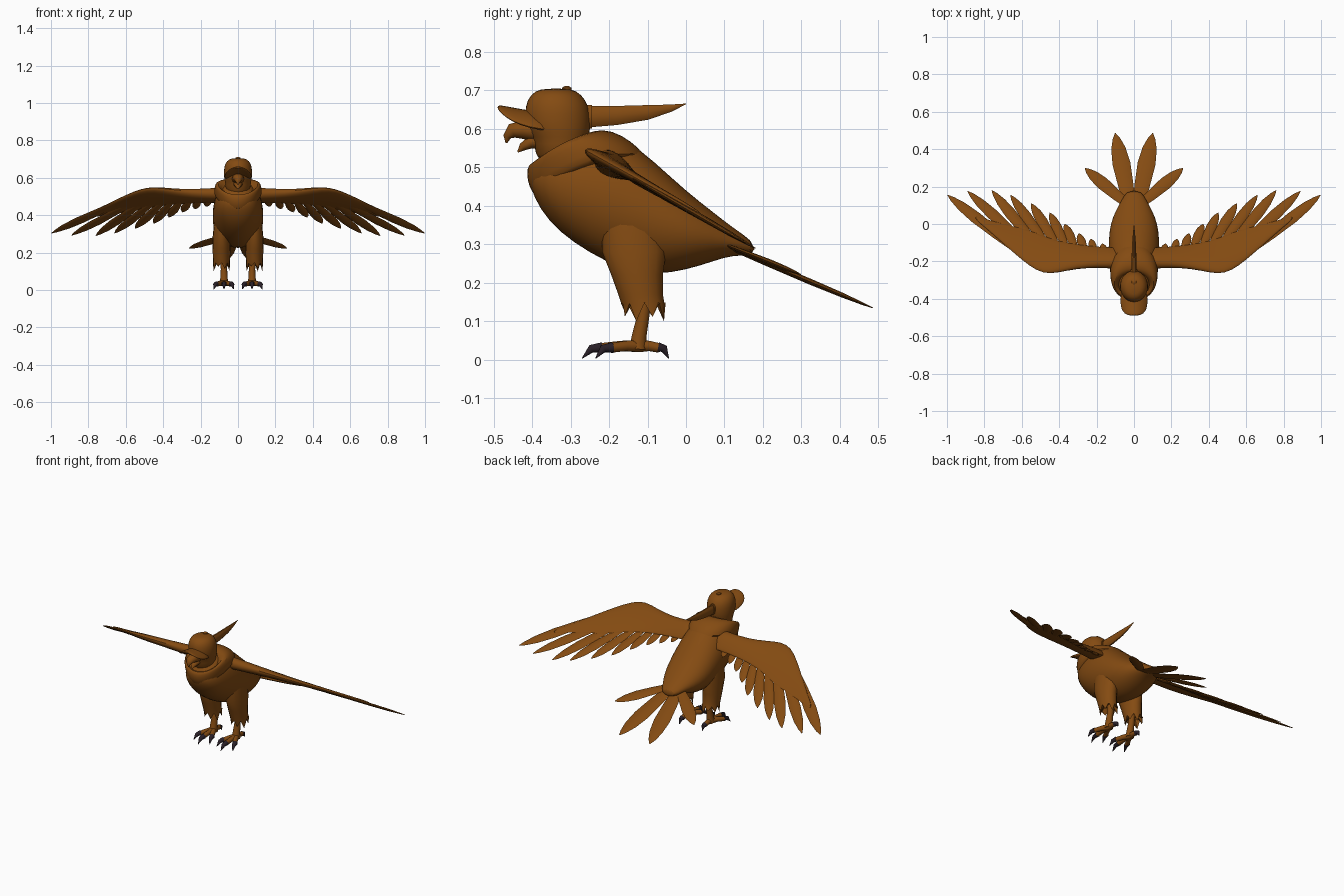
import bpy, bmesh, math
from mathutils import Vector as V

cube = bpy.data.objects.get("Cube")
if cube:
    bpy.data.objects.remove(cube, do_unlink=True)


def material(name, color):
    m = bpy.data.materials.new(name)
    m.use_nodes = True
    m.diffuse_color = color
    node = next(n for n in m.node_tree.nodes if n.type == 'BSDF_PRINCIPLED')
    node.inputs["Base Color"].default_value = color
    node.inputs["Roughness"].default_value = 0.8
    return m


BROWN = material("warm brown", (0.23, 0.07, 0.006, 1))
DARK = material("claw dark", (0.022, 0.014, 0.02, 1))
X, Y, Z = V((1, 0, 0)), V((0, 1, 0)), V((0, 0, 1))
parts = []


def ring(c, u, v, n=16):
    """Ellipse of points around c with half axes u and v."""
    return [V(c) + u * math.cos(a) + v * math.sin(a)
            for a in (2 * math.pi * i / n for i in range(n))]


def loft(name, rings, mat=BROWN, subdiv=0):
    """Skin a list of rings and cap both ends."""
    bm = bmesh.new()
    rows = [[bm.verts.new(p) for p in r] for r in rings]
    n = len(rows[0])
    for a, b in zip(rows, rows[1:]):
        for i in range(n):
            j = (i + 1) % n
            bm.faces.new((a[i], a[j], b[j], b[i]))
    bm.faces.new(rows[0])
    bm.faces.new(rows[-1])
    bmesh.ops.recalc_face_normals(bm, faces=bm.faces)
    me = bpy.data.meshes.new(name)
    bm.to_mesh(me)
    bm.free()
    me.materials.append(mat)
    ob = bpy.data.objects.new(name, me)
    bpy.context.collection.objects.link(ob)
    if subdiv:
        ob.modifiers.new("smooth", 'SUBSURF').levels = subdiv
        ob.modifiers["smooth"].render_levels = subdiv
    parts.append(ob)
    return ob


def tube(name, pts, radii, mat=BROWN, flat=1.0, n=10):
    """Tapered tube along pts; flat scales its sideways radius."""
    pts = [V(p) for p in pts]
    rings = []
    for i, p in enumerate(pts):
        d = (pts[min(i + 1, len(pts) - 1)] - pts[max(i - 1, 0)]).normalized()
        side = (X - d * d.dot(X)).normalized()
        rings.append(ring(p, side * radii[i] * flat, d.cross(side) * radii[i], n))
    return loft(name, rings, mat)


def feather(name, base, tip, width, normal, thick=0.007):
    """Flat leaf-shaped feather."""
    base, tip = V(base), V(tip)
    side = (tip - base).cross(normal).normalized()
    up = side.cross(tip - base).normalized()
    shape = [(0, .55), (.3, .85), (.6, 1), (.8, .8), (.93, .42), (1, .05)]
    loft(name, [ring(base.lerp(tip, t), side * width * w, up * thick * (w + .1), 8)
                for t, w in shape])


# Body: upright slices from chest to rump (y, bottom, top, half width)
body = [(-.405, .45, .48, .04), (-.38, .39, .54, .085), (-.33, .33, .58, .115),
        (-.25, .275, .597, .132), (-.17, .235, .59, .138), (-.08, .218, .515, .137),
        (0, .232, .44, .128), (.07, .255, .385, .1), (.12, .272, .345, .07),
        (.18, .27, .305, .04)]
loft("body", [ring((0, y, (b + t) / 2), X * w, Z * (t - b) / 2, 20)
              for y, b, t, w in body], subdiv=1)

# Head: level slices (z, centre y, half depth, half width)
head = [(.5, -.325, .065, .065), (.57, -.325, .07, .068), (.59, -.33, .082, .075),
        (.62, -.333, .087, .077), (.66, -.335, .085, .076), (.69, -.338, .068, .062),
        (.706, -.338, .04, .036)]
loft("head", [ring((0, y, z), X * w, Y * d) for z, y, d, w in head], subdiv=1)
tube("crown_button", [(0, -.31, .698), (0, -.31, .707), (0, -.31, .711)], [.014, .013, .006])

# Upturned brim arching over the beak
brim = [(-.34, .618, .07, .02), (-.41, .632, .076, .018), (-.455, .645, .07, .013),
        (-.48, .654, .052, .008), (-.49, .657, .025, .004)]
rings = [ring((0, y, z), X * w, Z * t) for y, z, w, t in brim]
for r in rings:
    for p in r:
        p.z -= 5 * p.x ** 2
loft("brim", rings, subdiv=1)

# Hooked open beak
tube("upper_beak", [(0, -.38, .595), (0, -.425, .598), (0, -.452, .595), (0, -.465, .58),
                    (0, -.467, .563)], [.03, .025, .02, .011, .002], flat=1.2)
tube("lower_beak", [(0, -.37, .57), (0, -.405, .565), (0, -.425, .553), (0, -.437, .54)],
     [.022, .017, .011, .002], flat=1.3)

# Long thin crest swept back from the head
tube("crest", [(0, -.28, .632), (0, -.25, .632), (0, -.18, .635), (0, -.1, .643),
               (0, -.04, .654), (0, 0, .665)], [.028, .029, .026, .02, .01, .001], flat=.5)
tube("crest_band", [(0, -.262, .632), (0, -.244, .632)], [.032, .032], flat=.6)

# Collar: tilted band that runs down the back as a short cape
# (front y, front z, back y, back z, half width, lift of the sides)
collar = [(-.385, .425, -.12, .515, .118, .03), (-.402, .43, -.1, .53, .13, .035),
          (-.415, .465, -.14, .568, .128, .03), (-.415, .495, -.19, .597, .122, .02),
          (-.405, .513, -.24, .598, .108, .01), (-.385, .505, -.26, .58, .09, .01),
          (-.375, .48, -.27, .55, .08, 0)]
rings = []
for fy, fz, by, bz, w, lift in collar:
    r = ring((0, (fy + by) / 2, (fz + bz) / 2), X * w, V((0, by - fy, bz - fz)) / 2, 20)
    for p in r:
        p.z += lift * (p.x / w) ** 2
    rings.append(r)
loft("collar", rings, subdiv=1)

# Wing plane slopes down towards the back
SLOPE = V((0, 1, -.55)).normalized()
NORMAL = V((0, .55, 1)).normalized()


def wing_z(y):
    return .555 - .55 * (y + .28)


# Wing panel stations (x, leading y, trailing y, half thickness)
panel = [(.05, -.24, -.12, .034), (.13, -.235, -.125, .03), (.25, -.232, -.115, .024),
         (.36, -.25, -.1, .02), (.45, -.272, -.075, .017), (.52, -.255, -.045, .014),
         (.6, -.195, -.02, .011), (.7, -.105, 0, .008), (.8, -.015, .03, .006),
         (.85, .025, .045, .003)]
# Flight feathers, outermost first (base x, base y, tip x, tip y, half width)
flight = [(.62, -.145, .997, .155, .034), (.56, -.13, .89, .176, .032),
          (.51, -.13, .76, .18, .032), (.46, -.12, .66, .155, .03),
          (.41, -.12, .55, .11, .03), (.36, -.13, .45, .06, .028),
          (.31, -.14, .37, 0, .026), (.26, -.16, .295, -.05, .024),
          (.21, -.17, .23, -.08, .022), (.155, -.17, .17, -.105, .02)]
# Toes (end x offset, end y, claw y)
toes = [(-.038, -.195, -.235), (0, -.222, -.27), (.04, -.195, -.235), (0, -.07, -.045)]

for s, side in ((1, "left"), (-1, "right")):
    # Wing
    rings = []
    for x, ly, ty, t in panel:
        mid = (ly + ty) / 2
        half = (ty - ly) / 2 / SLOPE.y
        r = []
        for i in range(14):
            a = 2 * math.pi * i / 14
            c = math.cos(a)
            r.append(V((s * x, mid, wing_z(mid))) + SLOPE * half * c
                     + NORMAL * t * math.sin(a) * (1 - .55 * c))
        rings.append(r)
    loft(side + "_wing", rings, subdiv=1)
    for i, (bx, by, tx, ty, w) in enumerate(flight):
        feather(f"{side}_flight_feather_{i + 1}", (s * bx, by, wing_z(by) - .004),
                (s * tx, ty, wing_z(ty) - .012), w, NORMAL)

    # Tail feathers
    tail_normal = V((0, .42, 1))
    feather(side + "_inner_tail_feather", (s * .018, .08, .305), (s * .1, .485, .135), .048,
            tail_normal)
    feather(side + "_outer_tail_feather", (s * .03, .1, .3), (s * .262, .298, .222), .036,
            tail_normal)

    # Feathered thigh with a ragged hem
    cx = s * .088
    thigh = [(.36, -.14, .08, .04), (.28, -.135, .083, .048), (.22, -.127, .067, .048),
             (.17, -.118, .058, .046), (.145, -.112, .056, .045)]
    rings = [ring((cx, y, z), X * w, Y * d) for z, y, d, w in thigh]
    hem = ring((cx, -.108, .145), X * .046, Y * .055)
    for i, p in enumerate(hem):
        p.z = .1 + .012 * (i % 3) if i % 2 else .148
    inner = ring((cx, -.112, .16), X * .025, Y * .03)
    loft(side + "_thigh", rings + [hem, inner])

    # Shank and toes
    fx = s * .075
    tube(side + "_shank", [(fx, -.105, .18), (fx, -.112, .11), (fx, -.122, .06),
                           (fx, -.125, .028)], [.02, .017, .02, .024])
    for i, (dx, ey, cy) in enumerate(toes):
        ex = fx + s * dx
        mx = fx + s * dx * .5
        my = (ey - .12) / 2
        tube(f"{side}_toe_{i + 1}", [(fx, -.12, .036), (mx, my, .036), (ex, ey, .031)],
             [.017, .014, .013])
        k = fx + s * dx * 1.35
        tube(f"{side}_claw_{i + 1}", [(ex, ey - (ey - my) * .1, .032),
                                      ((ex + k) / 2, (ey + cy) / 2, .029), (k, cy, .004)],
             [.0145, .011, .001], DARK)

# Smooth shading with sharp creases kept
bpy.ops.object.select_all(action='DESELECT')
for ob in parts:
    ob.select_set(True)
bpy.context.view_layer.objects.active = parts[0]
bpy.ops.object.shade_smooth_by_angle(angle=math.radians(45))
